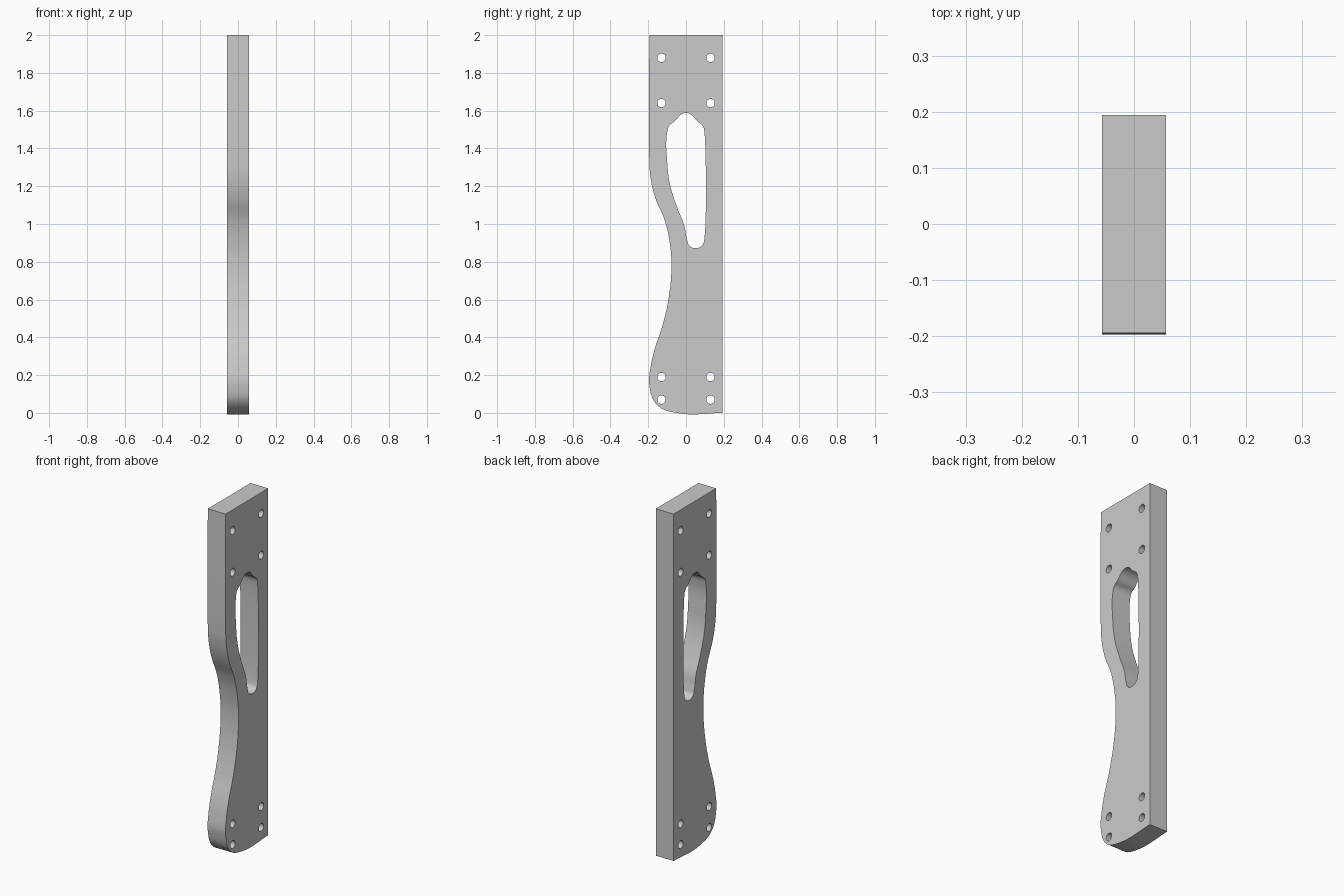
import bpy, bmesh, math
from mathutils import Matrix

cube = bpy.data.objects.get("Cube")
if cube:
    bpy.data.objects.remove(cube, do_unlink=True)

HALF_WIDTH = 0.194
HALF_THICK = 0.057

# One grey material
grey = bpy.data.materials.new("plain_grey")
grey.use_nodes = True
colour = (0.6, 0.6, 0.6, 1)
grey.diffuse_color = colour
grey.node_tree.nodes["Principled BSDF"].inputs["Base Color"].default_value = colour

profile = bpy.data.curves.new("handle_plate", "CURVE")
profile.dimensions = "2D"
profile.fill_mode = "BOTH"
profile.extrude = HALF_THICK
profile.resolution_u = 10


def add_loop(points, corners=()):
    """Closed smooth loop; the listed point numbers stay sharp."""
    spline = profile.splines.new("BEZIER")
    spline.bezier_points.add(len(points) - 1)
    spline.use_cyclic_u = True
    for i, (bp, (y, z)) in enumerate(zip(spline.bezier_points, points)):
        bp.co = (y, z, 0)
        kind = "VECTOR" if i in corners else "AUTO"
        bp.handle_left_type = bp.handle_right_type = kind


# Outer outline: straight back, waisted front, rounded toe
W = HALF_WIDTH
add_loop([(W, 0), (W, 2), (-W, 2), (-W, 1.33), (-0.187, 1.24), (-0.163, 1.14),
          (-0.113, 1.02), (-0.086, 0.9), (-0.077, 0.78), (-0.09, 0.62),
          (-0.127, 0.455), (-0.165, 0.34), (-0.186, 0.25), (-W, 0.145),
          (-0.153, 0.042), (-0.05, 0)], corners=(0, 1, 2))

# Grip window
add_loop([(0, 1.588), (-0.025, 1.58), (-0.062, 1.542), (-0.088, 1.522),
          (-0.099, 1.49), (-0.099, 1.32), (-0.084, 1.206), (-0.042, 1.075),
          (-0.01, 0.995), (0.005, 0.92), (0.018, 0.885), (0.05, 0.872),
          (0.084, 0.885), (0.097, 0.92), (0.097, 1.49), (0.087, 1.522),
          (0.062, 1.542), (0.025, 1.58)])

# Screw holes
for z in (1.88, 1.64, 0.19, 0.07):
    for y in (-0.13, 0.13):
        add_loop([(y + 0.022 * math.cos(a * math.pi / 4),
                   z + 0.022 * math.sin(a * math.pi / 4)) for a in range(8)])

# Turn the filled profile into a solid plate standing upright
source = bpy.data.objects.new("profile", profile)
bpy.context.collection.objects.link(source)
bpy.context.view_layer.update()
depsgraph = bpy.context.evaluated_depsgraph_get()
mesh = bpy.data.meshes.new_from_object(source.evaluated_get(depsgraph))
bpy.data.objects.remove(source, do_unlink=True)

bm = bmesh.new()
bm.from_mesh(mesh)
bmesh.ops.remove_doubles(bm, verts=bm.verts, dist=0.0002)
bm.transform(Matrix(((0, 0, 1, 0), (1, 0, 0, 0), (0, 1, 0, 0), (0, 0, 0, 1))))
bmesh.ops.recalc_face_normals(bm, faces=bm.faces)
bm.to_mesh(mesh)
bm.free()
mesh.materials.clear()
mesh.materials.append(grey)

plate = bpy.data.objects.new("handle_plate", mesh)
bpy.context.collection.objects.link(plate)
bpy.context.view_layer.objects.active = plate
plate.select_set(True)
bpy.ops.object.shade_smooth_by_angle(angle=math.radians(30))
